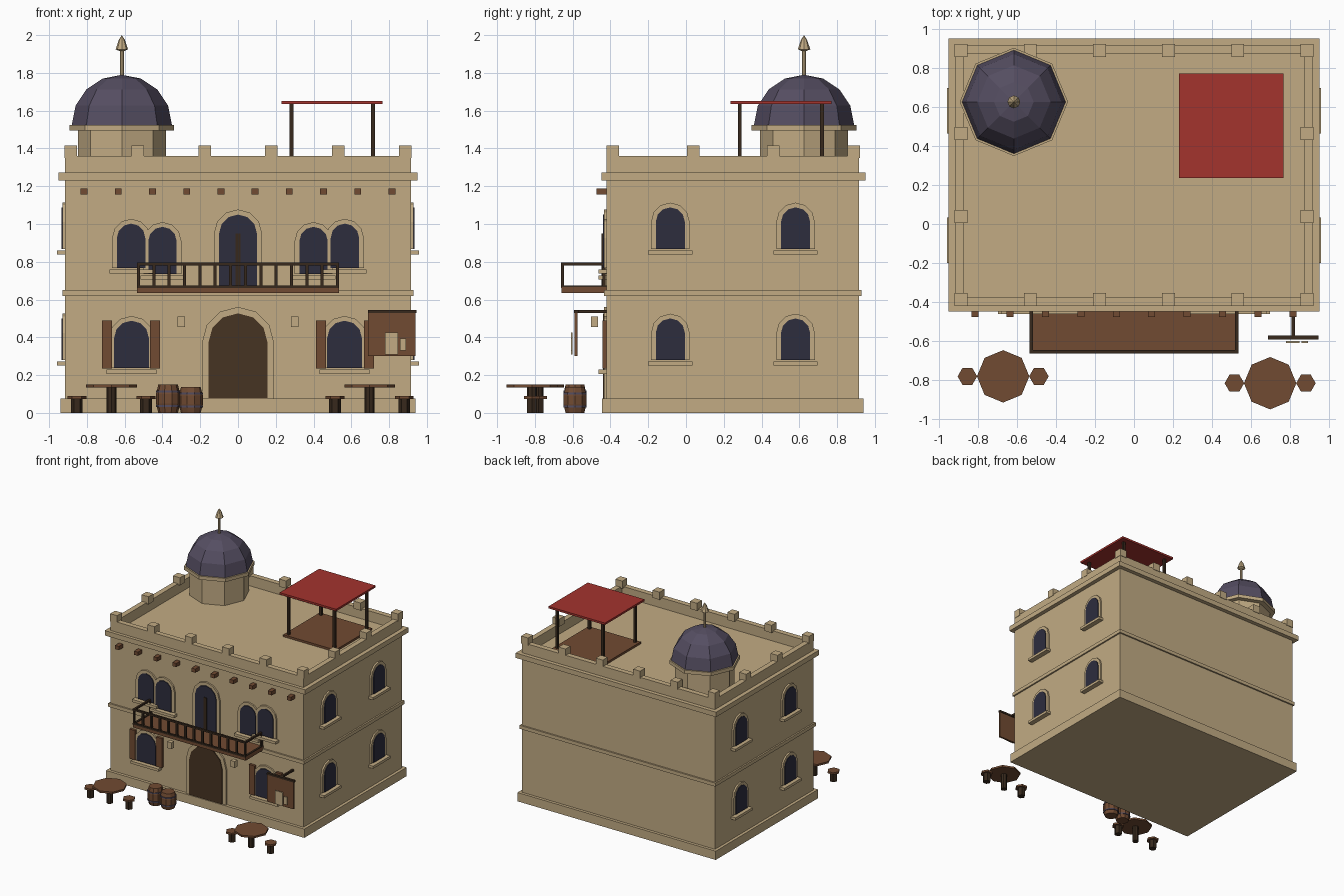
import bpy, bmesh
from math import pi, cos, sin
from mathutils import Matrix, Vector

if "Cube" in bpy.data.objects:
    bpy.data.objects.remove(bpy.data.objects["Cube"])


def material(name, rgb):
    m = bpy.data.materials.new(name)
    m.use_nodes = True
    m.diffuse_color = (*rgb, 1)
    m.node_tree.nodes["Principled BSDF"].inputs["Base Color"].default_value = (*rgb, 1)
    return m


SAND = material("sandstone", (0.54, 0.41, 0.23))
RED = material("red_cloth", (0.37, 0.033, 0.027))
SLATE = material("slate_purple", (0.09, 0.075, 0.12))
WOOD = material("brown_wood", (0.165, 0.07, 0.032))
DARK = material("dark_wood", (0.038, 0.022, 0.012))
DOOR = material("door_wood", (0.062, 0.034, 0.016))
GLASS = material("navy_glass", (0.026, 0.026, 0.048))


def finish(name, bm, mat):
    bmesh.ops.recalc_face_normals(bm, faces=bm.faces)
    me = bpy.data.meshes.new(name)
    bm.to_mesh(me)
    bm.free()
    me.materials.append(mat)
    ob = bpy.data.objects.new(name, me)
    bpy.context.collection.objects.link(ob)
    return ob


def boxes(name, mat, *spans):
    """One object from boxes given as (x0, x1, y0, y1, z0, z1)."""
    bm = bmesh.new()
    for x0, x1, y0, y1, z0, z1 in spans:
        size = Matrix.Diagonal((x1 - x0, y1 - y0, z1 - z0, 1))
        mid = Matrix.Translation(((x0 + x1) / 2, (y0 + y1) / 2, (z0 + z1) / 2))
        bmesh.ops.create_cube(bm, size=1, matrix=mid @ size)
    return finish(name, bm, mat)


def lathe(name, mat, x, y, sides, profile):
    """Turn a (radius, z) profile round a vertical axis, first corner on +x."""
    bm = bmesh.new()
    rings = []
    for r, z in profile:
        n = sides if r > 0 else 1
        rings.append([bm.verts.new((x + r * cos(2 * pi * i / sides),
                                    y + r * sin(2 * pi * i / sides), z)) for i in range(n)])
    for a, b in zip(rings, rings[1:]):
        for i in range(sides):
            j = (i + 1) % sides
            quad = [a[i % len(a)], a[j % len(a)], b[j % len(b)], b[i % len(b)]]
            bm.faces.new(list(dict.fromkeys(quad)))
    for ring in (rings[0], rings[-1]):
        if len(ring) > 1:
            bm.faces.new(ring)
    return finish(name, bm, mat)


# Wall frames: local x along the wall, local y up, local z outward
def wall_frame(origin, along, out):
    m = Matrix((along, (0, 0, 1), out)).transposed().to_4x4()
    m.translation = Vector(origin)
    return m


FRONT = wall_frame((0, -0.42, 0), (1, 0, 0), (0, -1, 0))
LEFT = wall_frame((0.915, 0, 0), (0, 1, 0), (1, 0, 0))
RIGHT = wall_frame((-0.915, 0, 0), (0, -1, 0), (-1, 0, 0))


def slab(name, mat, wall, outline, depth):
    bm = bmesh.new()
    base = [bm.verts.new(wall @ Vector((u, z, -0.01))) for u, z in outline]
    top = [bm.verts.new(wall @ Vector((u, z, depth))) for u, z in outline]
    bm.faces.new(base)
    bm.faces.new(top)
    for i in range(len(base)):
        j = (i + 1) % len(base)
        bm.faces.new((base[i], base[j], top[j], top[i]))
    return finish(name, bm, mat)


def arch(u, half, z0, ztop):
    spring = ztop - half
    curve = [(u + half * cos(pi * i / 6), spring + half * sin(pi * i / 6)) for i in range(7)]
    return [(u - half, z0), (u + half, z0)] + curve


def rect(u, half, z0, z1):
    return [(u - half, z0), (u + half, z0), (u + half, z1), (u - half, z1)]


def window(name, wall, u, half, z0, ztop, pane=GLASS, border=0.025, sill=True):
    slab(name + "_frame", SAND, wall, arch(u, half + border, z0, ztop + border), 0.014)
    slab(name + "_pane", pane, wall, arch(u, half, z0, ztop), 0.02)
    if sill:
        slab(name + "_sill", SAND, wall, rect(u, half + 0.04, z0 - 0.03, z0 - 0.008), 0.042)


# Building body
boxes("walls", SAND, (-0.915, 0.915, -0.42, 0.915, 0, 1.26))
boxes("plinth", SAND, (-0.94, 0.94, -0.445, 0.94, 0, 0.075))
boxes("floor_band", SAND, (-0.928, 0.928, -0.433, 0.928, 0.62, 0.65))
boxes("cornice", SAND, (-0.95, 0.95, -0.447, 0.95, 1.23, 1.272))
boxes("parapet", SAND,
      (-0.915, 0.915, -0.42, -0.375, 1.26, 1.36), (-0.915, 0.915, 0.872, 0.917, 1.26, 1.36),
      (-0.915, -0.87, -0.375, 0.872, 1.26, 1.36), (0.87, 0.915, -0.375, 0.872, 1.26, 1.36))

# Battlement blocks around the roof edge
xs = [-0.885 + 0.354 * i for i in range(6)]
ys = [-0.387 + 0.425 * i for i in range(4)]
spots = [(x, y) for x in xs for y in ys if x in (xs[0], xs[-1]) or y in (ys[0], ys[-1])]
boxes("merlons", SAND, *[(x - 0.033, x + 0.033, y - 0.033, y + 0.033, 1.35, 1.415)
                         for x, y in spots])

# Beam ends under the cornice
boxes("beam_ends", WOOD, *[(x - 0.018, x + 0.018, -0.475, -0.41, 1.155, 1.187)
                           for x in [-0.815 + 0.1811 * i for i in range(10)]])

# Domed corner turret
TX, TY = -0.615, 0.625
lathe("turret_drum", SAND, TX, TY, 8, [(0.233, 1.25), (0.233, 1.5)])
lathe("turret_collar", SAND, TX, TY, 8, [(0.277, 1.495), (0.277, 1.525)])
lathe("dome", SLATE, TX, TY, 8,
      [(0.265 * cos(pi * i / 8), 1.525 + 0.265 * sin(pi * i / 8)) for i in range(4)] + [(0, 1.79)])
lathe("finial", SAND, TX, TY, 8,
      [(0.011, 1.77), (0.011, 1.915), (0.033, 1.925), (0.016, 1.975), (0, 2.0)])

# Roof terrace with canopy
boxes("terrace_deck", WOOD, (0.25, 0.745, 0.255, 0.75, 1.25, 1.29))
boxes("canopy_posts", DARK, *[(x - 0.01, x + 0.01, y - 0.01, y + 0.01, 1.28, 1.64)
                              for x in (0.283, 0.715) for y in (0.285, 0.72)])
boxes("canopy", RED, (0.23, 0.765, 0.236, 0.77, 1.635, 1.652))

# Side windows on both floors
for side, wall, sign in (("left", LEFT, 1), ("right", RIGHT, -1)):
    for y in (-0.083, 0.58):
        for z in (0.28, 0.868):
            window(side + "_window", wall, sign * y, 0.077, z, z + 0.22)

# Front windows, shutters and wall lanterns, mirrored
for s in (-1, 1):
    window("upper_outer_window", FRONT, s * 0.566, 0.075, 0.768, 1.002)
    window("upper_inner_window", FRONT, s * 0.4, 0.075, 0.735, 0.985)
    window("lower_window", FRONT, s * 0.564, 0.092, 0.237, 0.488)
    for u in (0.44, 0.693):
        slab("shutter", WOOD, FRONT, rect(s * u, 0.027, 0.235, 0.488), 0.022)
    lx = s * 0.3
    boxes("lantern", SAND, (lx - 0.02, lx + 0.02, -0.502, -0.465, 0.455, 0.51))

# Doors
window("entrance_door", FRONT, 0, 0.157, 0.076, 0.527, DOOR, 0.034, False)
window("balcony_door", FRONT, 0, 0.1, 0.65, 1.05, GLASS, 0.027, False)
slab("balcony_door_mullion", DARK, FRONT, rect(0, 0.012, 0.65, 0.95), 0.027)

# Balcony
B = 0.535
boxes("balcony_floor", WOOD, (-B, B, -0.66, -0.41, 0.635, 0.667))
rail_spans = []
for z0, z1 in ((0.66, 0.674), (0.78, 0.795)):
    rail_spans += [(-B, B, -0.662, -0.645, z0, z1),
                   (-B, -B + 0.017, -0.645, -0.42, z0, z1),
                   (B - 0.017, B, -0.645, -0.42, z0, z1)]
boxes("balcony_rails", DARK, *rail_spans)
posts = [(-0.526 + 1.052 * i / 13, -0.653) for i in range(14)] + [(-0.526, -0.435), (0.526, -0.435)]
boxes("balcony_balusters", DARK, *[(x - 0.008, x + 0.008, y - 0.008, y + 0.008, 0.66, 0.785)
                                   for x, y in posts])

# Hanging sign with a tankard shape
boxes("sign_bracket", DARK, (0.687, 0.945, -0.592, -0.57, 0.53, 0.546),
      (0.807, 0.823, -0.58, -0.41, 0.53, 0.546))
boxes("sign_board", WOOD, (0.687, 0.94, -0.59, -0.575, 0.3, 0.532))
boxes("sign_tankard", SAND, (0.778, 0.847, -0.608, -0.6, 0.31, 0.425),
      (0.857, 0.89, -0.608, -0.6, 0.33, 0.395))

# Tables, each with two stools
for tx, ty in ((-0.67, -0.78), (0.697, -0.815)):
    lathe("table_top", WOOD, tx, ty, 8, [(0.134, 0.135), (0.134, 0.151)])
    lathe("table_leg", DARK, tx, ty, 8, [(0.026, 0), (0.026, 0.14)])
    for dx in (-0.183, 0.183):
        lathe("stool_seat", WOOD, tx + dx, ty, 6, [(0.05, 0.073), (0.05, 0.089)])
        lathe("stool_leg", DARK, tx + dx, ty, 6, [(0.031, 0), (0.031, 0.08)])

# Barrels with hoops
for bx, height in ((-0.37, 0.15), (-0.25, 0.137)):
    lathe("barrel", WOOD, bx, -0.588, 10,
          [(0.052, 0), (0.064, height * 0.33), (0.064, height * 0.67), (0.052, height)])
    for f in (0.25, 0.75):
        lathe("barrel_hoop", SLATE, bx, -0.588, 10,
              [(0.065, height * f - 0.005), (0.065, height * f + 0.005)])
